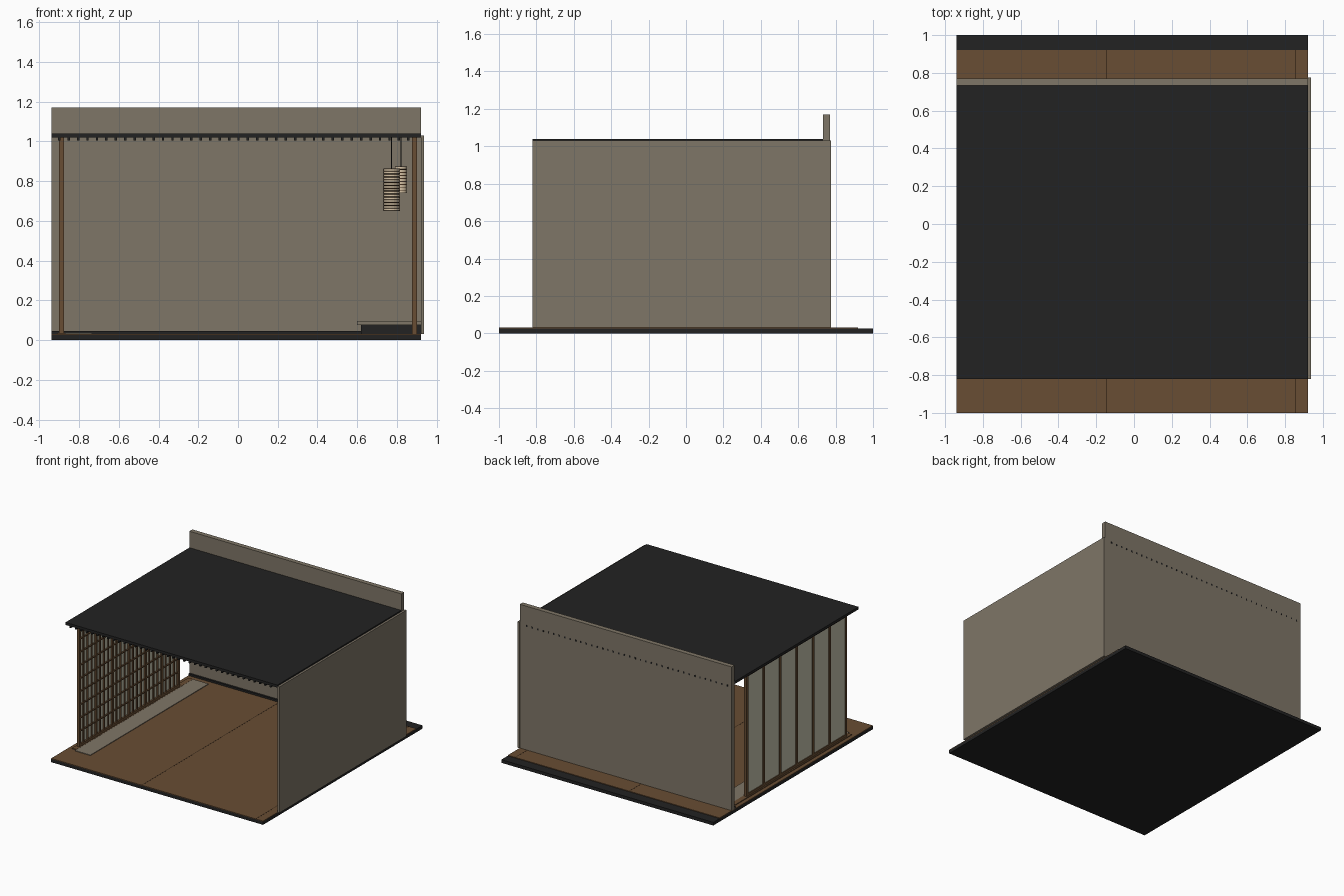
import bpy, bmesh, math

if "Cube" in bpy.data.objects:
    bpy.data.objects.remove(bpy.data.objects["Cube"])


def material(name, rgb):
    m = bpy.data.materials.new(name)
    m.diffuse_color = (*rgb, 1)
    m.use_nodes = True
    m.node_tree.nodes["Principled BSDF"].inputs["Base Color"].default_value = m.diffuse_color
    return m


PLASTER = material("plaster", (0.212, 0.181, 0.136))
WOOD = material("brown wood", (0.138, 0.074, 0.033))
DARK = material("charcoal", (0.016, 0.016, 0.016))
SEAM = material("dark seam", (0.05, 0.026, 0.012))
PAPER = material("screen paper", (0.55, 0.53, 0.41))
LANTERN = material("lantern paper", (0.68, 0.55, 0.38))


def boxes(name, mat, spans):
    """One object made of boxes given as (x0, x1, y0, y1, z0, z1)."""
    bm = bmesh.new()
    for x0, x1, y0, y1, z0, z1 in spans:
        vs = bmesh.ops.create_cube(bm, size=1)["verts"]
        for v in vs:
            v.co = ((x0 + x1) / 2 + v.co.x * (x1 - x0),
                    (y0 + y1) / 2 + v.co.y * (y1 - y0),
                    (z0 + z1) / 2 + v.co.z * (z1 - z0))
    return finish(name, bm, [mat])


def finish(name, bm, mats):
    me = bpy.data.meshes.new(name)
    bm.to_mesh(me)
    bm.free()
    for m in mats:
        me.materials.append(m)
    ob = bpy.data.objects.new(name, me)
    bpy.context.collection.objects.link(ob)
    return ob


L, R = -0.94, 0.92
# Base and plank floor
boxes("base_slab", DARK, [(L, R, -1, 1, 0, 0.025)])
boxes("plank_floor", WOOD, [(L, R, -1, 0.92, 0.025, 0.03)])
boxes("floor_seams", SEAM, [(x - 0.003, x + 0.003, -1, 0.92, 0.029, 0.0306)
                            for x in (-0.145, 0.855)])

# Walls, parapet and skirting
boxes("back_wall", PLASTER, [(L, R, 0.735, 0.77, 0.03, 1.02)])
boxes("parapet", PLASTER, [(L, R, 0.733, 0.77, 1.02, 1.17)])
boxes("right_wall", PLASTER, [(R, 0.937, -0.82, 0.775, 0.03, 1.03)])
boxes("skirting", DARK, [(L, R, 0.72, 0.735, 0.03, 0.045)])

# Roof with rafters whose ends show at the back
boxes("roof", DARK, [(L, R, -0.82, 0.733, 1.02, 1.04)])
boxes("rafters", DARK, [(x - 0.006, x + 0.006, -0.82, 0.771, 1.006, 1.02)
                        for x in [-0.9 + i * 0.0475 for i in range(38)]])

# Sliding screens on the left: posts, rails, lattice and paper
Y0, STEP, COUNT = -0.725, 0.2065, 6
Y1 = Y0 + STEP * COUNT
boxes("screen_posts", WOOD, [(-0.9, -0.877, Y0 + i * STEP - 0.011, Y0 + i * STEP + 0.011, 0.03, 1.02)
                             for i in range(COUNT + 1)])
boxes("screen_rails", WOOD, [(-0.9, -0.877, Y0, Y1, 0.03, 0.055),
                             (-0.9, -0.877, Y0, Y1, 0.985, 1.01)])
boxes("screen_paper", PAPER, [(-0.894, -0.89, Y0, Y1, 0.05, 0.99)])
lattice = []
for p in range(COUNT):
    for k in (1, 2, 3):
        y = Y0 + (p + k / 4) * STEP
        lattice.append((-0.89, -0.88, y - 0.004, y + 0.004, 0.05, 0.99))
for k in range(1, 9):
    z = 0.05 + k * 0.94 / 9
    lattice.append((-0.89, -0.879, Y0, Y1, z - 0.004, z + 0.004))
boxes("screen_lattice", WOOD, lattice)

# Sill outside and pale strip inside the screens
boxes("screen_sill", WOOD, [(-0.91, -0.87, -0.78, 0.68, 0.03, 0.036)])
boxes("floor_strip", PLASTER, [(-0.87, -0.735, -0.8, 0.68, 0.03, 0.035)])

# Posts along the right wall
boxes("right_posts", WOOD, [(0.876, 0.9, y - 0.012, y + 0.012, 0.03, 1.02)
                            for y in (Y0, Y1)])
boxes("right_top_rail", WOOD, [(0.876, 0.9, Y0, Y1, 0.985, 1.01)])

# Low platform in the corner
boxes("platform_base", DARK, [(0.62, 0.92, 0.1, 0.72, 0.03, 0.076)])
boxes("platform_top", PLASTER, [(0.6, 0.92, 0.08, 0.72, 0.076, 0.095)])


def ribbed_lantern(name, x, y, z0, z1, r):
    """Hanging paper lantern with dark grooves between its ribs."""
    bm = bmesh.new()
    n, sides = round((z1 - z0) / 0.0145), 20
    h = (z1 - z0) / n
    prof = []
    for i in range(n):
        z = z0 + i * h
        prof += [(r * 0.95, z), (r, z + h * 0.12), (r, z + h * 0.8)]
    prof.append((r * 0.95, z1))
    rings = [[bm.verts.new((x + rr * math.cos(a * math.tau / sides),
                            y + rr * math.sin(a * math.tau / sides), z))
              for a in range(sides)] for rr, z in prof]
    for j in range(len(rings) - 1):
        for a in range(sides):
            b = (a + 1) % sides
            f = bm.faces.new((rings[j][a], rings[j][b], rings[j + 1][b], rings[j + 1][a]))
            f.material_index = 0 if j % 3 == 1 else 1
    bm.faces.new(rings[0][::-1])
    bm.faces.new(rings[-1])
    finish(name, bm, [LANTERN, SEAM])
    boxes(name + "_cord", DARK, [(x - 0.002, x + 0.002, y - 0.002, y + 0.002, z1, 1.02)])


ribbed_lantern("large_lantern", 0.773, 0.3, 0.65, 0.865, 0.042)
ribbed_lantern("small_lantern", 0.82, 0.45, 0.74, 0.875, 0.03)
